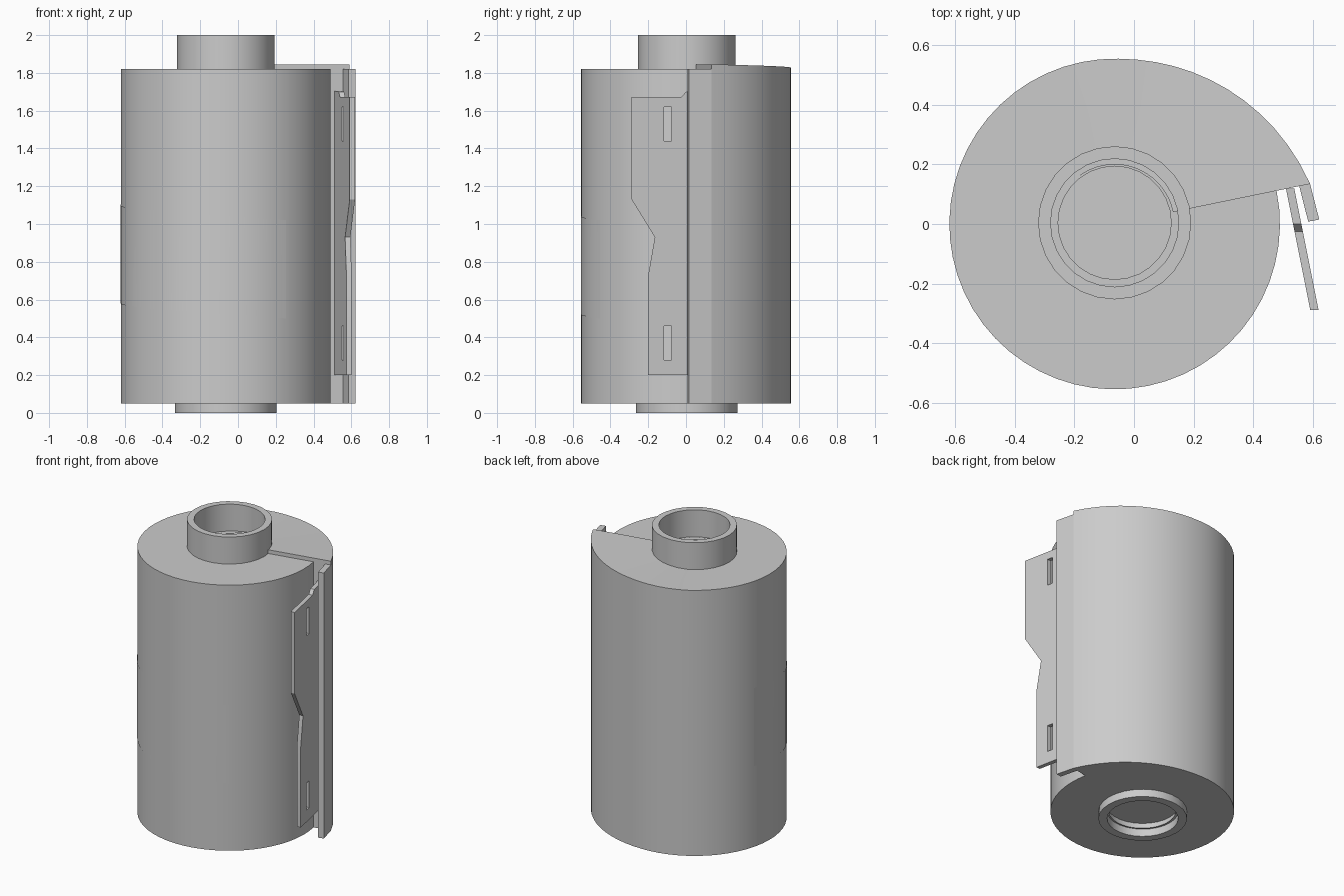
import bpy, bmesh
from math import sin, cos, radians
from mathutils import Matrix

cube = bpy.data.objects.get("Cube")
if cube:
    bpy.data.objects.remove(cube)

CX = -0.065          # axis of the canister
R = 0.555
BOTTOM, TOP = 0.05, 1.82
SEAM = 11.6          # angle of the seam in degrees

grey = bpy.data.materials.new("plain grey")
grey.use_nodes = True
grey.diffuse_color = (0.6, 0.6, 0.6, 1)
grey.node_tree.nodes["Principled BSDF"].inputs["Base Color"].default_value = (0.6, 0.6, 0.6, 1)


def finish(name, bm):
    bmesh.ops.recalc_face_normals(bm, faces=bm.faces)
    mesh = bpy.data.meshes.new(name)
    bm.to_mesh(mesh)
    bm.free()
    obj = bpy.data.objects.new(name, mesh)
    bpy.context.collection.objects.link(obj)
    mesh.materials.append(grey)
    bpy.ops.object.select_all(action='DESELECT')
    obj.select_set(True)
    bpy.context.view_layer.objects.active = obj
    bpy.ops.object.shade_smooth_by_angle(angle=radians(30))
    return obj


def polar(bm, r, deg, z):
    a = radians(deg)
    return bm.verts.new((CX + r * cos(a), r * sin(a), z))


def lathe(name, profile, steps=28):
    """Revolve a radius/height profile about the canister axis."""
    bm = bmesh.new()
    verts = [bm.verts.new((r, 0, z)) for r, z in profile]
    edges = [bm.edges.new(pair) for pair in zip(verts, verts[1:])]
    bmesh.ops.spin(bm, geom=verts + edges, cent=(0, 0, 0), axis=(0, 0, 1),
                   angle=radians(360), steps=steps)
    bmesh.ops.remove_doubles(bm, verts=bm.verts, dist=0.0005)
    bmesh.ops.translate(bm, verts=bm.verts, vec=(CX, 0.004, 0))
    return finish(name, bm)


def prism(name, outline, z0, z1):
    bm = bmesh.new()
    face = bm.faces.new([bm.verts.new((x, y, z0)) for x, y in outline])
    up = bmesh.ops.extrude_face_region(bm, geom=[face])["geom"]
    bmesh.ops.translate(bm, verts=[v for v in up if isinstance(v, bmesh.types.BMVert)],
                        vec=(0, 0, z1 - z0))
    return finish(name, bm)


# Canister shell: round, then opening outward and upward toward the seam
bm = bmesh.new()
rows = []
STEPS = 56
for i in range(STEPS + 1):
    a = SEAM + 360 * i / STEPS
    open_out = max(0, (90 - a) / (90 - SEAM)) ** 1.75
    rise = max(0, 1 - (a - SEAM) / 110)
    rim = R + 0.115 * open_out
    z = TOP + 0.025 * rise
    rows.append([polar(bm, 0.2, a, BOTTOM), polar(bm, rim, a, BOTTOM),
                 polar(bm, rim, a, z), polar(bm, 0.2, a, z)])
for p, q in zip(rows, rows[1:]):
    for k in range(3):
        bm.faces.new((p[k], p[k + 1], q[k + 1], q[k]))
# Seam wall closing the step between both ends of the shell
first, last = rows[0], rows[-1]
bm.faces.new((last[1], first[1], first[2], last[2]))
bm.faces.new((last[2], first[2], first[3], last[3]))
bmesh.ops.remove_doubles(bm, verts=bm.verts, dist=0.0005)
finish("canister_shell", bm)

# Outer lip guarding the slot
prism("slot_lip", [(0.555, 0.127), (0.585, 0.008), (0.622, 0.015), (0.591, 0.135)],
      BOTTOM, TOP)

# Spool ends with recessed floors
lathe("spool_top", [(0, 1.80), (0.19, 1.80), (0.19, 1.815), (0.215, 1.815),
                    (0.215, 2.0), (0.257, 2.0), (0.257, 1.80)])
lathe("spool_bottom", [(0, 0.09), (0.215, 0.09), (0.215, 0), (0.268, 0), (0.268, 0.08)])

# Film tongue with two sprocket slots, drawn flat in y and z
outline = [(0.12, 0.2), (-0.2, 0.2), (-0.2, 0.73), (-0.165, 0.93), (-0.288, 1.13),
           (-0.288, 1.672), (-0.025, 1.672), (0, 1.7), (0.12, 1.705)]


def slot(z0, z1):
    return [(-0.117, z0), (-0.078, z0), (-0.078, z1), (-0.117, z1)]


curve = bpy.data.curves.new("film_outline", 'CURVE')
curve.dimensions = '2D'
curve.fill_mode = 'BOTH'
curve.extrude = 0.014
for points in (outline, slot(0.28, 0.46), slot(1.44, 1.62)):
    spline = curve.splines.new('POLY')
    spline.points.add(len(points) - 1)
    for point, (y, z) in zip(spline.points, points):
        point.co = (y, z, 0, 1)
    spline.use_cyclic_u = True
helper = bpy.data.objects.new("film_outline", curve)
bpy.context.collection.objects.link(helper)
flat = helper.evaluated_get(bpy.context.evaluated_depsgraph_get()).to_mesh()
bm = bmesh.new()
bm.from_mesh(flat)
bpy.data.objects.remove(helper)
bmesh.ops.remove_doubles(bm, verts=bm.verts, dist=0.0005)
bm.transform(Matrix(((-0.2, 0, 1, 0.548), (1, 0, 0, 0), (0, 1, 0, 0), (0, 0, 0, 1))))
finish("film_tongue", bm)

# Thin label wrapped around the front, slightly slanted
bm = bmesh.new()
pairs = []
for i in range(25):
    t = i / 24
    a = 165 + 140 * t
    low = 0.59 - 0.09 * t
    pairs.append((polar(bm, R + 0.002, a, low), polar(bm, R + 0.002, a, low + 0.52)))
for p, q in zip(pairs, pairs[1:]):
    bm.faces.new((p[0], q[0], q[1], p[1]))
finish("label", bm)
